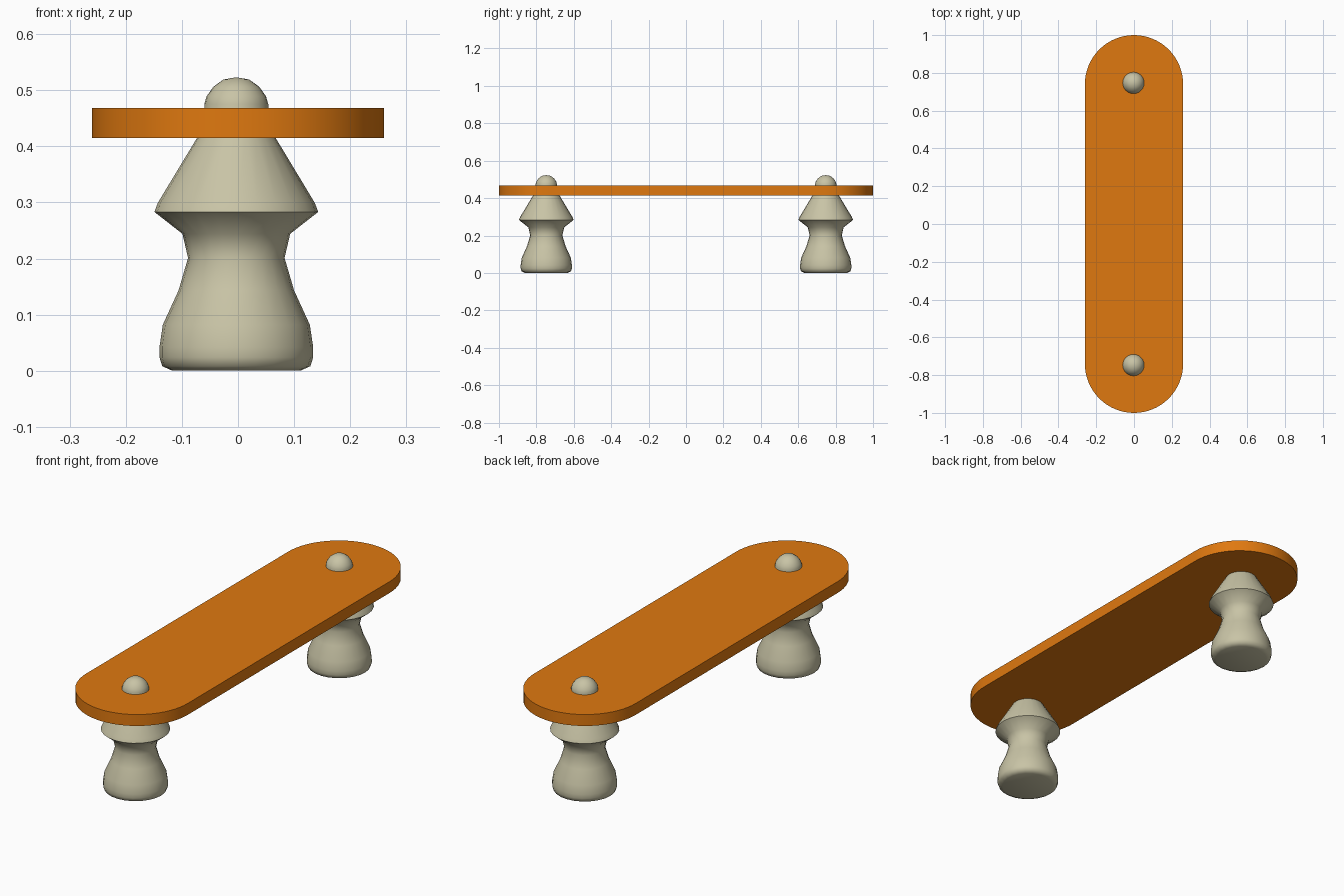
import bpy, bmesh
from math import sin, cos, pi, radians

if "Cube" in bpy.data.objects:
    bpy.data.objects.remove(bpy.data.objects["Cube"])


def material(name, color):
    m = bpy.data.materials.new(name)
    m.diffuse_color = color
    m.use_nodes = True
    m.node_tree.nodes["Principled BSDF"].inputs["Base Color"].default_value = m.diffuse_color
    return m


def finish(name, bm, mat, angle):
    bmesh.ops.recalc_face_normals(bm, faces=bm.faces[:])
    mesh = bpy.data.meshes.new(name)
    bm.to_mesh(mesh)
    bm.free()
    mesh.materials.append(mat)
    obj = bpy.data.objects.new(name, mesh)
    bpy.context.collection.objects.link(obj)
    bpy.ops.object.select_all(action='DESELECT')
    obj.select_set(True)
    bpy.context.view_layer.objects.active = obj
    bpy.ops.object.shade_smooth_by_angle(angle=radians(angle))
    return obj


def make_board(mat, radius=0.26, z0=0.415, z1=0.468, steps=32):
    # Stadium outline extruded upwards
    bm = bmesh.new()
    verts = []
    for start, cy in ((0, 1 - radius), (pi, radius - 1)):
        for i in range(steps + 1):
            a = start + pi * i / steps
            verts.append(bm.verts.new((radius * cos(a), cy + radius * sin(a), z0)))
    face = bm.faces.new(verts)
    top = bmesh.ops.extrude_face_region(bm, geom=[face], use_keep_orig=True)
    bmesh.ops.translate(bm, vec=(0, 0, z1 - z0),
                        verts=[g for g in top["geom"] if isinstance(g, bmesh.types.BMVert)])
    return finish("board", bm, mat, 30)


# Turned peg outline: (radius, height)
PROFILE = [(0.114, 0.0), (0.132, 0.008), (0.137, 0.024), (0.137, 0.042),
           (0.131, 0.082), (0.103, 0.143), (0.086, 0.201), (0.096, 0.244),
           (0.146, 0.283), (0.140, 0.299), (0.070, 0.415), (0.057, 0.437),
           (0.057, 0.475), (0.053, 0.489), (0.041, 0.506), (0.023, 0.519)]


def make_peg(name, y, mat, sides=24, x=-0.003):
    # Revolved profile with flat base and rounded tip
    bm = bmesh.new()
    rings = [[bm.verts.new((x + r * cos(2 * pi * i / sides),
                            y + r * sin(2 * pi * i / sides), z)) for i in range(sides)]
             for r, z in PROFILE]
    for a, b in zip(rings, rings[1:]):
        for i in range(sides):
            j = (i + 1) % sides
            bm.faces.new((a[i], a[j], b[j], b[i]))
    bm.faces.new(rings[0][::-1])
    tip = bm.verts.new((x, y, 0.523))
    for i in range(sides):
        bm.faces.new((rings[-1][i], rings[-1][(i + 1) % sides], tip))
    return finish(name, bm, mat, 50)


orange = material("orange", (0.74, 0.19, 0.005, 1))
beige = material("beige", (0.58, 0.55, 0.38, 1))

make_board(orange)
for label, y in (("front_peg", -0.747), ("back_peg", 0.747)):
    make_peg(label, y, beige)
